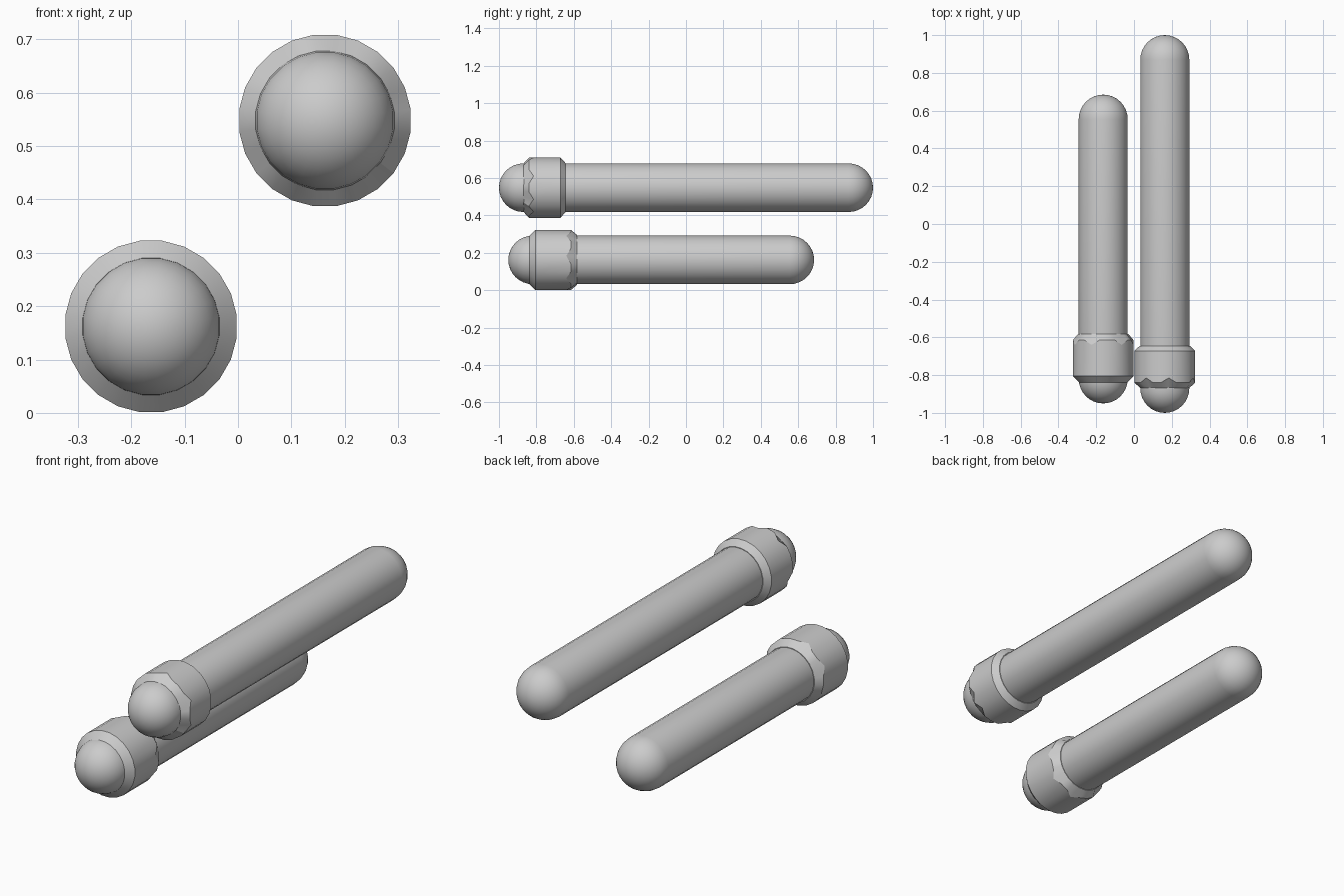
import bpy, bmesh
from math import pi, sin, cos, radians

if "Cube" in bpy.data.objects:
    bpy.data.objects.remove(bpy.data.objects["Cube"], do_unlink=True)

SIDES = 24
ROD_R, COLLAR_R = 0.131, 0.162

grey = bpy.data.materials.new("plain_grey")
grey.use_nodes = True
colour = (0.6, 0.6, 0.6, 1)
grey.diffuse_color = colour
grey.node_tree.nodes["Principled BSDF"].inputs["Base Color"].default_value = colour


def lathe(name, profile, centre, closed=False, chips=None):
    """Spin (radius, y) points around the y axis; chips maps a ring to
    {spoke: (radius, y) offset} for a worn edge."""
    cx, cz = centre
    chips = chips or {}
    bm = bmesh.new()
    rings = []
    for k, (r, y) in enumerate(profile):
        ring = []
        for i in range(SIDES):
            a = (i + 0.5) * 2 * pi / SIDES
            dr, dy = chips.get(k, {}).get(i, (0, 0))
            ring.append(bm.verts.new((cx + (r + dr) * cos(a), y + dy, cz + (r + dr) * sin(a))))
        rings.append(ring)
    pairs = list(zip(rings, rings[1:]))
    if closed:
        pairs.append((rings[-1], rings[0]))
    for a, b in pairs:
        for i in range(SIDES):
            j = (i + 1) % SIDES
            bm.faces.new((a[i], a[j], b[j], b[i]))
    bmesh.ops.remove_doubles(bm, verts=bm.verts, dist=1e-5)
    bmesh.ops.recalc_face_normals(bm, faces=bm.faces)
    mesh = bpy.data.meshes.new(name)
    bm.to_mesh(mesh)
    bm.free()
    mesh.materials.append(grey)
    obj = bpy.data.objects.new(name, mesh)
    bpy.context.collection.objects.link(obj)
    bpy.ops.object.select_all(action='DESELECT')
    obj.select_set(True)
    bpy.context.view_layer.objects.active = obj
    bpy.ops.object.shade_smooth_by_angle(angle=radians(30))
    return obj


def rod(name, centre, front, back, steps=8):
    """Round bar with a hemisphere on each end."""
    arc = [i * pi / 2 / steps for i in range(steps + 1)]
    nose = [(ROD_R * sin(t), front + ROD_R * (1 - cos(t))) for t in arc]
    tail = [(ROD_R * sin(t), back - ROD_R * (1 - cos(t))) for t in reversed(arc)]
    return lathe(name, nose + tail, centre)


def collar(name, centre, ys, chips):
    """Sleeve with a chamfer at both ends, around the rod."""
    inner = ROD_R - 0.012
    radii = [inner, ROD_R - 0.002, COLLAR_R, COLLAR_R, ROD_R + 0.003, inner]
    ends = [ys[0], *ys, ys[-1]]
    return lathe(name, list(zip(radii, ends)), centre, True, chips)


# Upper, longer rod; the front rim of its collar is worn
upper = (0.163, 0.548)
rod("upper_rod", upper, -1.0, 1.0)
worn = {i: (0, 0.025) for i in (1, 5, 8, 13, 16, 20, 22)}
collar("upper_collar", upper, [-0.87, -0.84, -0.672, -0.645], {2: worn})

# Lower, shorter rod; the back rim of its collar is worn
lower = (-0.163, 0.162)
rod("lower_rod", lower, -0.95, 0.685)
worn = {i: (0, -0.025) for i in (0, 3, 7, 10, 14, 18, 21)}
collar("lower_collar", lower, [-0.838, -0.805, -0.615, -0.582], {3: worn})
